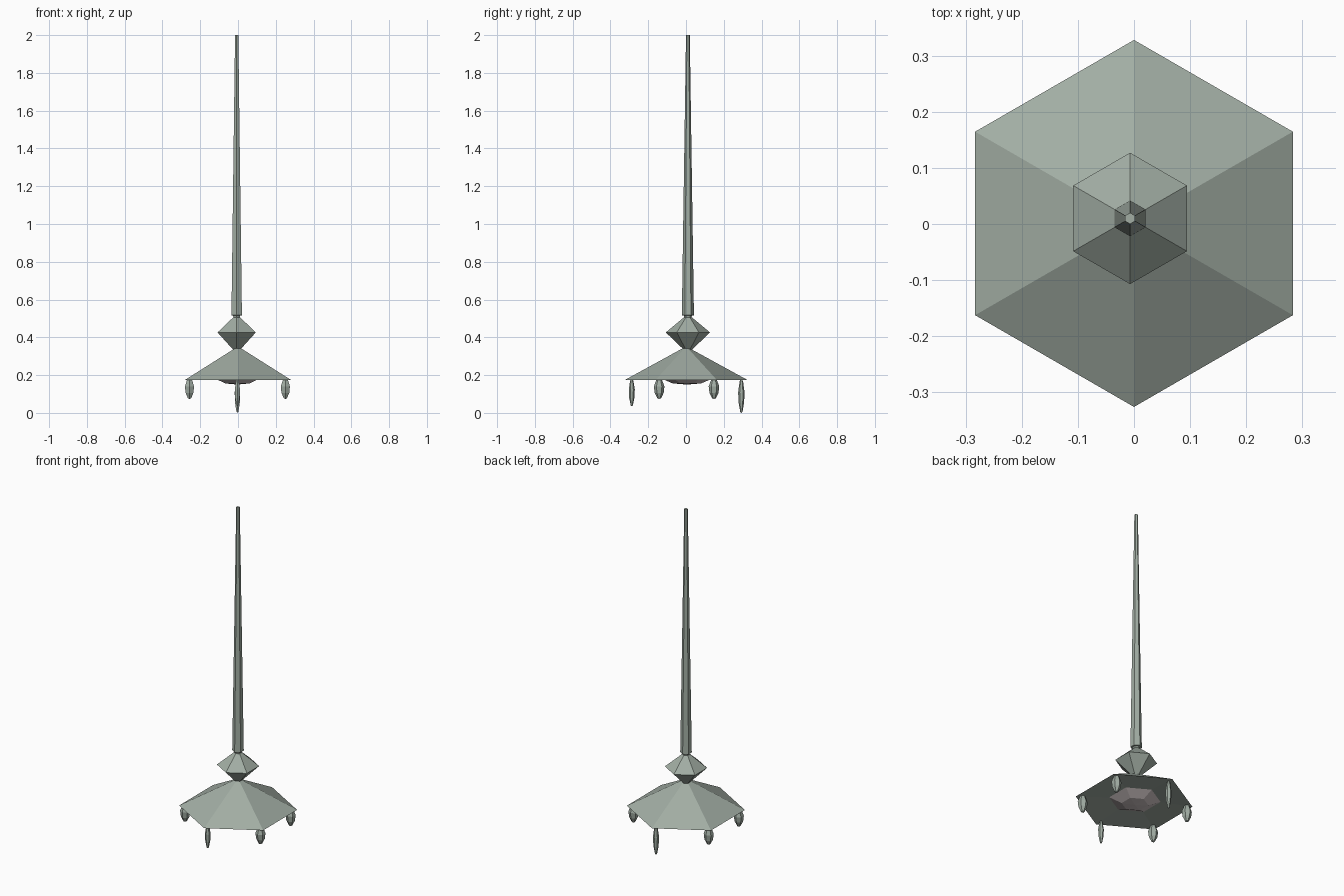
import bpy, bmesh, math

if "Cube" in bpy.data.objects:
    bpy.data.objects.remove(bpy.data.objects["Cube"])


def material(name, rgb):
    m = bpy.data.materials.new(name)
    m.diffuse_color = (*rgb, 1)
    m.use_nodes = True
    m.node_tree.nodes["Principled BSDF"].inputs["Base Color"].default_value = m.diffuse_color
    return m


METAL = material("grey green metal", (0.36, 0.42, 0.37))
GLASS = material("pale pink glass", (0.60, 0.53, 0.53))


def lathe(name, profile, mat, at=(0, 0), sides=6):
    """Flat-faced turned shape from (radius, z) points, with a point on the y axis."""
    bm = bmesh.new()
    rings = []
    for r, z in profile:
        if r == 0:
            rings.append([bm.verts.new((0, 0, z))])
        else:
            rings.append([bm.verts.new((r * math.cos(a), r * math.sin(a), z))
                          for a in (math.pi / 2 + i * math.tau / sides for i in range(sides))])
    for a, b in zip(rings, rings[1:]):
        for i in range(sides):
            j = (i + 1) % sides
            quad = [a[i % len(a)], a[j % len(a)], b[j % len(b)], b[i % len(b)]]
            bm.faces.new(list(dict.fromkeys(quad)))
    for ring in (rings[0], rings[-1]):
        if len(ring) > 1:
            bm.faces.new(ring)
    bmesh.ops.recalc_face_normals(bm, faces=bm.faces)
    me = bpy.data.meshes.new(name)
    bm.to_mesh(me)
    bm.free()
    me.materials.append(mat)
    ob = bpy.data.objects.new(name, me)
    ob.location = (*at, 0)
    bpy.context.collection.objects.link(ob)
    return ob


AXIS = (-0.007, 0.01)

# Hanging rod, tapering upward
lathe("rod", [(0.018, 0.50), (0.022, 0.515), (0.032, 0.517), (0.010, 2.0)], METAL, AXIS)
# Faceted bead
lathe("bead", [(0.022, 0.335), (0.117, 0.426), (0.022, 0.505)], METAL, AXIS)
# Shade with a shallow recess underneath
lathe("shade", [(0, 0.195), (0.327, 0.173), (0.022, 0.340)], METAL, (0, 0.001))
# Shallow glass bulb under the shade
lathe("bulb", [(0, 0.150), (0.075, 0.156), (0.15, 0.188), (0.12, 0.205), (0, 0.22)],
      GLASS, (-0.003, 0.005))

# Crystal drops under the six corners: longer and thinner at front and back
for i in range(6):
    a = math.radians(90 + 60 * i)
    width, tip = {0: (0.017, 0.0), 3: (0.016, 0.035)}.get(i, (0.028, 0.074))
    top = 0.188
    h = top - tip
    lathe("crystal_drop_%d" % (i + 1),
          [(0, top), (0.55 * width, top - 0.12 * h), (width, top - 0.42 * h),
           (0.85 * width, top - 0.72 * h), (0.35 * width, tip + 0.03 * h), (0, tip)],
          METAL, (-0.003 + 0.293 * math.cos(a), 0.003 + 0.29 * math.sin(a)))
